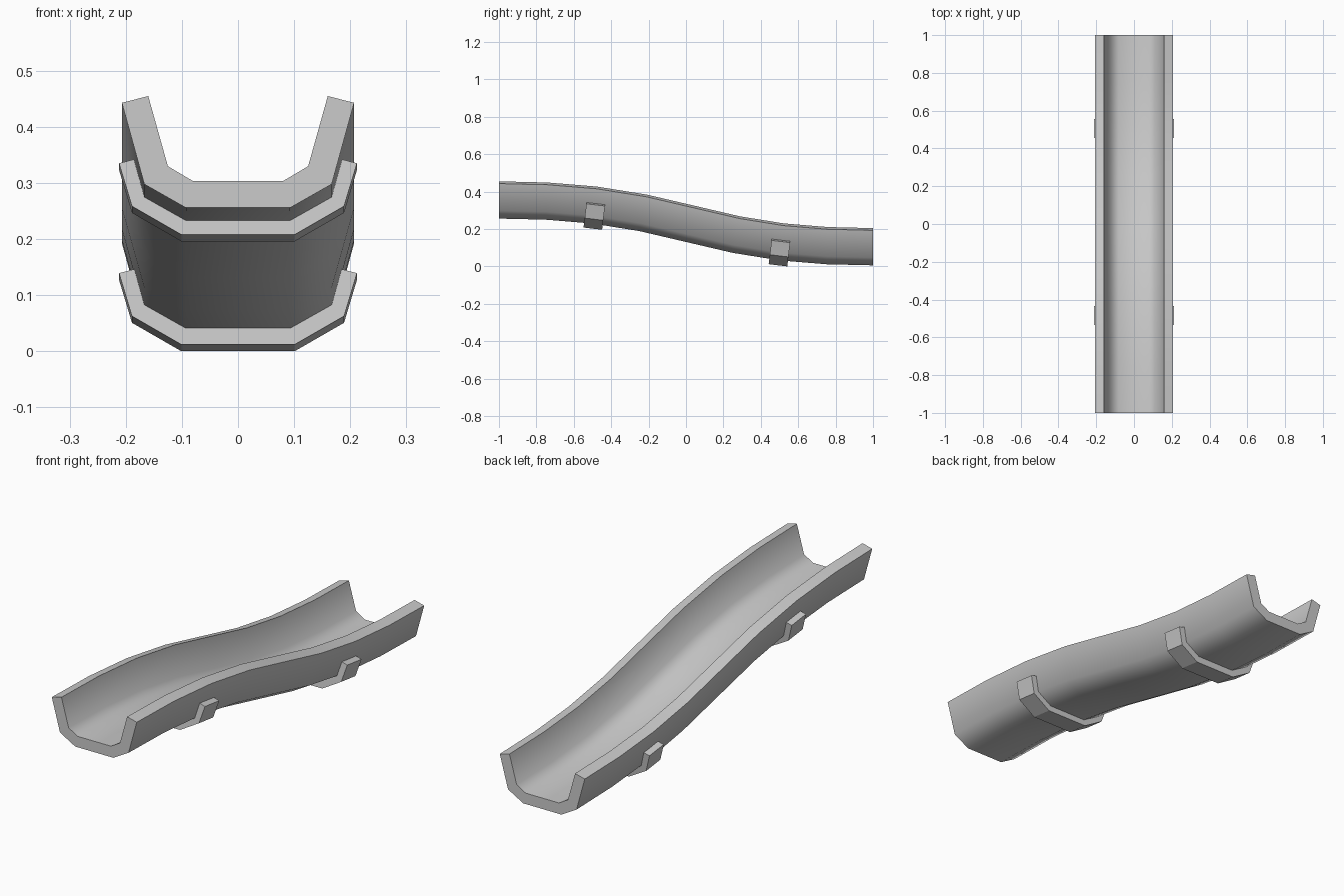
import bpy, bmesh, math
from mathutils import Vector

if "Cube" in bpy.data.objects:
    bpy.data.objects.remove(bpy.data.objects["Cube"])

DROP, BASE = 0.25, 0.006


def spine(y):
    """Point and upward normal on the S-shaped slope at the given y."""
    lo, hi = 0.0, 1.0
    for _ in range(40):
        s = (lo + hi) / 2
        if s ** 3 - (1 - s) ** 3 < y:
            lo = s
        else:
            hi = s
    s = (lo + hi) / 2
    z = BASE + DROP * (1 - 3 * s * s + 2 * s ** 3)
    slope = DROP * 6 * s * (1 - s) / (3 * (s * s + (1 - s) ** 2))
    return Vector((0, y, z)), Vector((0, slope, 1)).normalized()


def sweep(name, half, frames):
    """Loft a mirrored half profile (x, height) through frames."""
    profile = half + [(-x, h) for x, h in reversed(half)]
    bm = bmesh.new()
    rings = [[bm.verts.new(p + Vector((x, 0, 0)) + n * h) for x, h in profile]
             for p, n in frames]
    k = len(profile)
    for a, b in zip(rings, rings[1:]):
        for i in range(k):
            j = (i + 1) % k
            bm.faces.new((a[i], a[j], b[j], b[i]))
    # end caps as strips of quads between inner and outer outline
    for r in (rings[0], rings[-1]):
        for i in range(k // 2 - 1):
            bm.faces.new((r[i], r[i + 1], r[k - 2 - i], r[k - 1 - i]))
    bmesh.ops.recalc_face_normals(bm, faces=bm.faces)
    mesh = bpy.data.meshes.new(name)
    bm.to_mesh(mesh)
    bm.free()
    obj = bpy.data.objects.new(name, mesh)
    bpy.context.collection.objects.link(obj)
    return obj


def order(outer, inner):
    """Left-to-right outer outline followed by the inner one going back."""
    full = lambda pts: [(-x, h) for x, h in pts] + list(reversed(pts))
    return full(outer) + list(reversed(full(inner)))


def sweep_outline(name, outer, inner, frames):
    # rotate so the mirrored half starts at the middle of the outer outline
    loop = order(outer, inner)
    k = len(loop)
    n = len(outer)
    bm = bmesh.new()
    rings = [[bm.verts.new(p + Vector((x, 0, 0)) + nv * h) for x, h in loop]
             for p, nv in frames]
    for a, b in zip(rings, rings[1:]):
        for i in range(k):
            j = (i + 1) % k
            bm.faces.new((a[i], a[j], b[j], b[i]))
    for r in (rings[0], rings[-1]):
        for i in range(2 * n - 1):
            bm.faces.new((r[i], r[i + 1], r[k - 2 - i], r[k - 1 - i]))
    bmesh.ops.recalc_face_normals(bm, faces=bm.faces)
    mesh = bpy.data.meshes.new(name)
    bm.to_mesh(mesh)
    bm.free()
    obj = bpy.data.objects.new(name, mesh)
    bpy.context.collection.objects.link(obj)
    return obj


# open trough following the slope
trough = sweep_outline(
    "trough",
    [(0.207, 0.187), (0.167, 0.042), (0.093, 0.0)],
    [(0.160, 0.199), (0.125, 0.074), (0.081, 0.048)],
    [spine(-1 + i * 0.25) for i in range(9)])
bpy.context.view_layer.objects.active = trough
trough.select_set(True)
bpy.ops.object.shade_smooth_by_angle(angle=math.radians(60))

# two support bands wrapped under the trough
for label, y in (("front", -0.495), ("back", 0.495)):
    p, n = spine(y)
    along = Vector((0, n.z, -n.y)) * 0.05
    sweep_outline(
        label + "_band",
        [(0.212, 0.101), (0.189, 0.024), (0.101, -0.027)],
        [(0.178, 0.110), (0.160, 0.046), (0.090, 0.006)],
        [(p - along, n), (p + along, n)])
